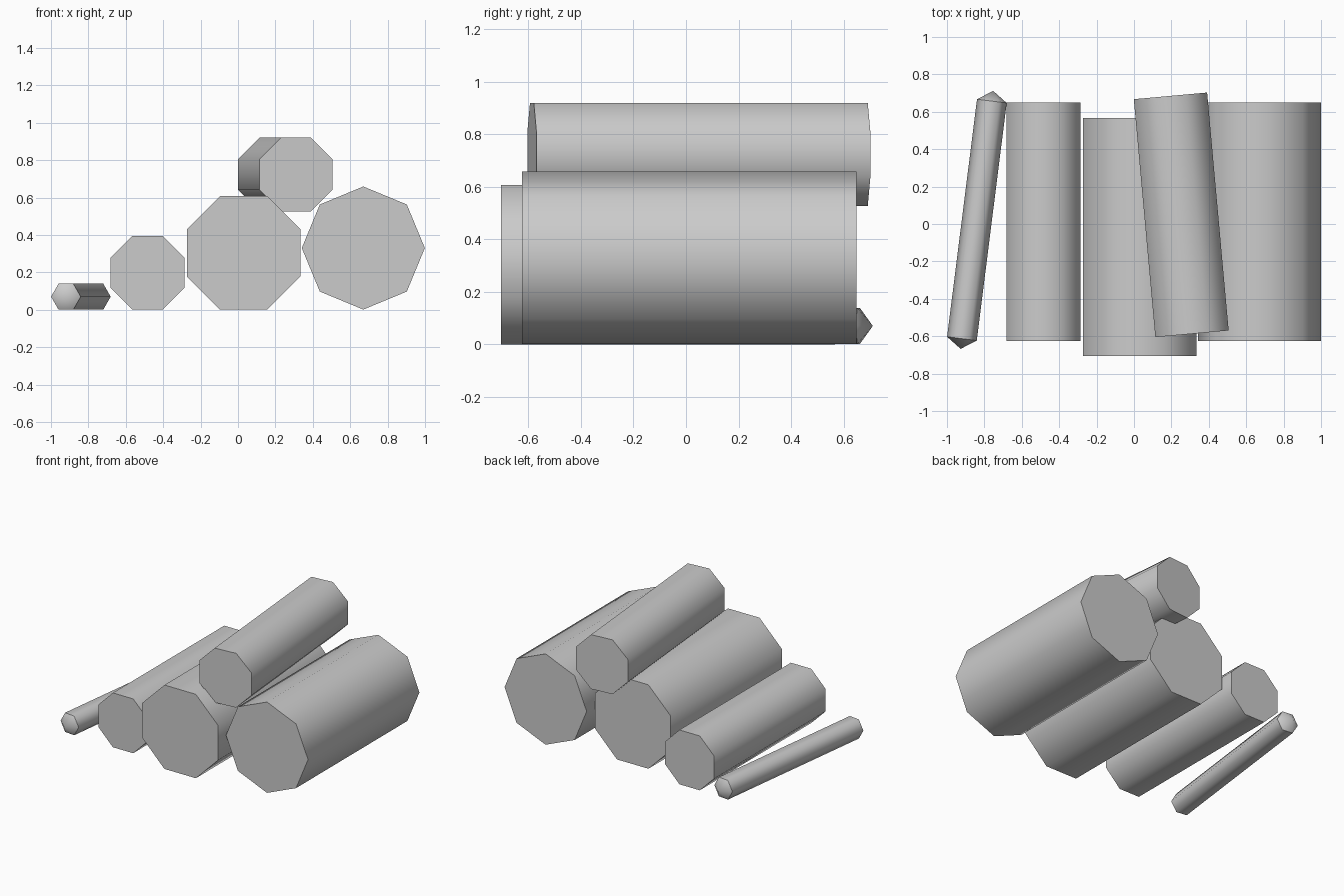
import bpy, bmesh
from math import cos, sin, pi, atan2
from mathutils import Vector, Matrix

cube = bpy.data.objects.get("Cube")
if cube:
    bpy.data.objects.remove(cube, do_unlink=True)

grey = bpy.data.materials.new("light_grey")
grey.use_nodes = True
colour = (0.6, 0.6, 0.6, 1)
grey.diffuse_color = colour
grey.node_tree.nodes["Principled BSDF"].inputs["Base Color"].default_value = colour


def make_log(name, front, back, radius, sides=8, turn=0.0, tip=0.0):
    """Smooth-sided prism from front to back, with flat or pointed ends."""
    front, back = Vector(front), Vector(back)
    axis = back - front
    half = axis.length / 2
    bm = bmesh.new()
    rings = []
    for y in (-half, half):
        angles = [turn + 2 * pi * i / sides for i in range(sides)]
        rings.append([bm.verts.new((radius * cos(a), y, radius * sin(a))) for a in angles])
    # Bark
    for i in range(sides):
        j = (i + 1) % sides
        bm.faces.new((rings[0][i], rings[0][j], rings[1][j], rings[1][i])).smooth = True
    # Ends
    for ring, way in zip(rings, (-1, 1)):
        if tip:
            point = bm.verts.new((0, way * (half + tip), 0))
            for i in range(sides):
                bm.faces.new((ring[i], ring[(i + 1) % sides], point)).smooth = True
        else:
            bm.faces.new(ring)
        for i in range(sides):
            bm.edges.get((ring[i], ring[(i + 1) % sides])).smooth = False
    bmesh.ops.recalc_face_normals(bm, faces=bm.faces)
    mesh = bpy.data.meshes.new(name)
    bm.to_mesh(mesh)
    bm.free()
    mesh.materials.append(grey)
    obj = bpy.data.objects.new(name, mesh)
    obj.matrix_world = (Matrix.Translation((front + back) / 2)
                        @ Matrix.Rotation(atan2(-axis.x, axis.y), 4, 'Z'))
    bpy.context.collection.objects.link(obj)


flat = pi / 8  # turns an octagon to rest on a flat side

make_log("large_log", (0.67, -0.625, 0.33), (0.67, 0.65, 0.33), 0.329)
make_log("middle_log", (0.03, -0.705, 0.304), (0.03, 0.567, 0.304), 0.329, turn=flat)
make_log("small_log", (-0.484, -0.625, 0.198), (-0.484, 0.65, 0.198), 0.213, turn=flat)
make_log("top_log", (0.31, -0.587, 0.723), (0.195, 0.685, 0.723), 0.213, turn=flat)
make_log("twig", (-0.92, -0.613, 0.07), (-0.76, 0.657, 0.07), 0.08, sides=6, tip=0.055)
